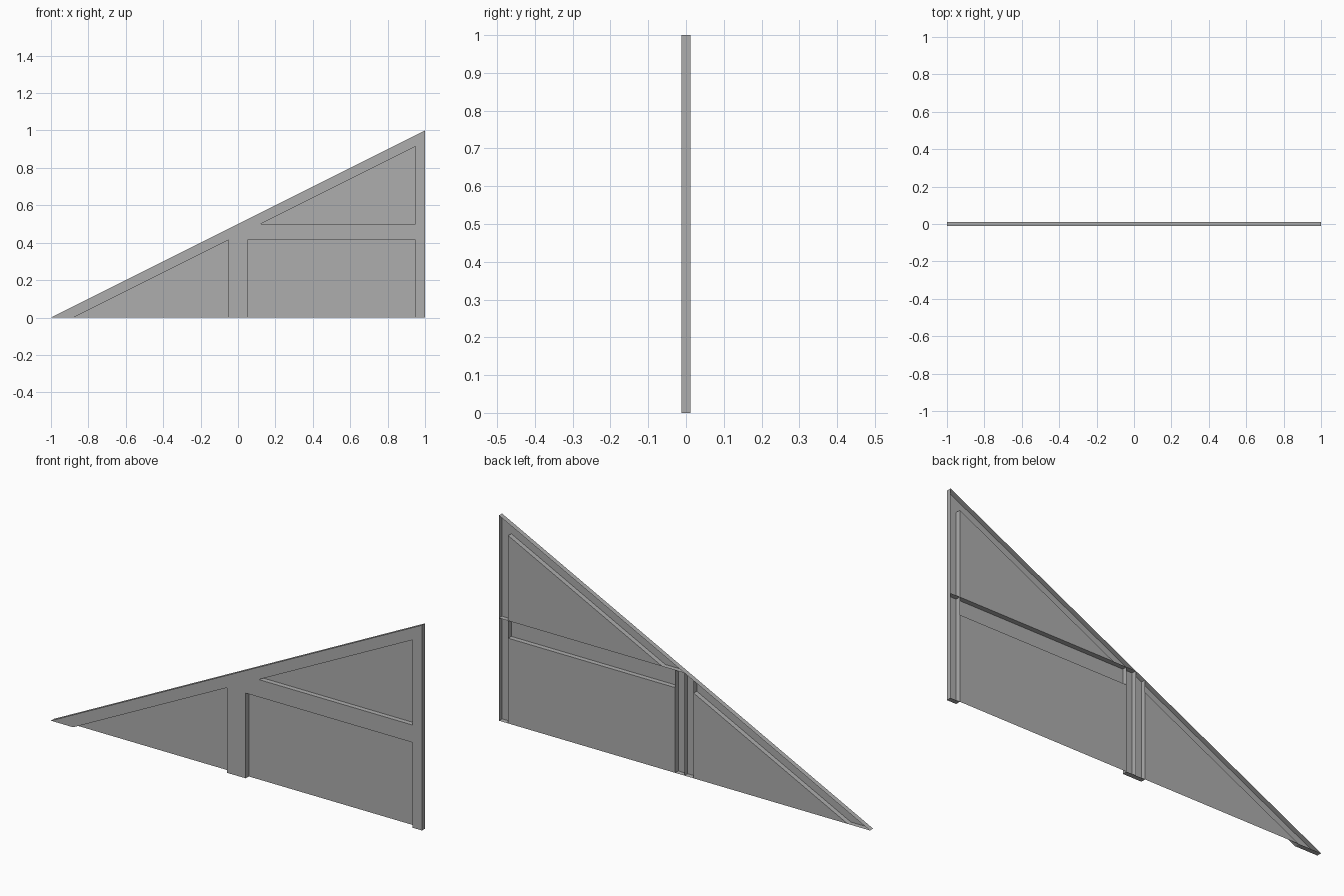
import bpy

cube = bpy.data.objects.get("Cube")
if cube:
    bpy.data.objects.remove(cube, do_unlink=True)

FRONT, BACK = -0.012, 0.012   # trim face and panel depths
W = 0.05                      # post width
DROP = 0.06                   # height of the sloped trim, measured vertically
BAR = 0.415                   # underside of the crossbar

grey = bpy.data.materials.new("plain_grey")
grey.use_nodes = True
grey.diffuse_color = (0.42, 0.42, 0.42, 1)
grey.node_tree.nodes["Principled BSDF"].inputs["Base Color"].default_value = (0.42, 0.42, 0.42, 1)


def make(name, verts, faces):
    mesh = bpy.data.meshes.new(name)
    mesh.from_pydata(verts, [], faces)
    mesh.materials.append(grey)
    mesh.update()
    obj = bpy.data.objects.new(name, mesh)
    bpy.context.collection.objects.link(obj)
    return obj


def panel(name, outline):
    """Thin sheet at the back; outline runs counter-clockwise seen from the front."""
    make(name, [(x, BACK, z) for x, z in outline], [range(len(outline))])


def trim(name, outline, open_edges=()):
    """Raised channel: a front face with side walls, hollow at the back."""
    n = len(outline)
    verts = [(x, y, z) for y in (FRONT, BACK) for x, z in outline]
    walls = [(i, i + n, (i + 1) % n + n, (i + 1) % n)
             for i in range(n) if i not in open_edges]
    make(name, verts, [range(n)] + walls)


def slope(x):
    return 0.5 + 0.5 * x


inner = 2 * DROP              # where the sloped trim's lower edge meets its base

# Recessed panels
panel("low_triangle_panel", [(inner - 1, 0), (-W, 0), (-W, slope(-W) - DROP)])
panel("rectangle_panel", [(W, 0), (1 - W, 0), (1 - W, BAR), (W, BAR)])
panel("high_triangle_panel", [(inner, 0.5), (1 - W, 0.5), (1 - W, slope(1 - W) - DROP)])

# Lower sloped trim, open where it meets the middle post
trim("low_slope_trim", [(-1, 0), (inner - 1, 0), (-W, slope(-W) - DROP), (-W, slope(-W))], {2})

# Middle post with its centre divider
trim("middle_post", [(-W, 0), (W, 0), (W, 0.5), (0, 0.5), (-W, slope(-W))], {2})
make("middle_divider", [(0, FRONT, 0), (0, BACK, 0), (0, BACK, 0.5), (0, FRONT, 0.5)],
     [(0, 1, 2, 3)])

# Right post and crossbar
trim("right_post", [(1 - W, 0), (1, 0), (1, 0.5), (1 - W, 0.5)], {2})
trim("crossbar", [(W, BAR), (1 - W, BAR), (1 - W, 0.5), (W, 0.5)], {1, 2, 3})

# Upper sloped trim and the upper part of the right edge
trim("high_trim", [(0, 0.5), (inner, 0.5), (1 - W, slope(1 - W) - DROP),
                   (1 - W, 0.5), (1, 0.5), (1, 1)], {0, 3})

# Ledge along the top of the rectangle
make("crossbar_ledge", [(0, FRONT, 0.5), (1, FRONT, 0.5), (1, BACK, 0.5), (0, BACK, 0.5)],
     [(0, 1, 2, 3)])
